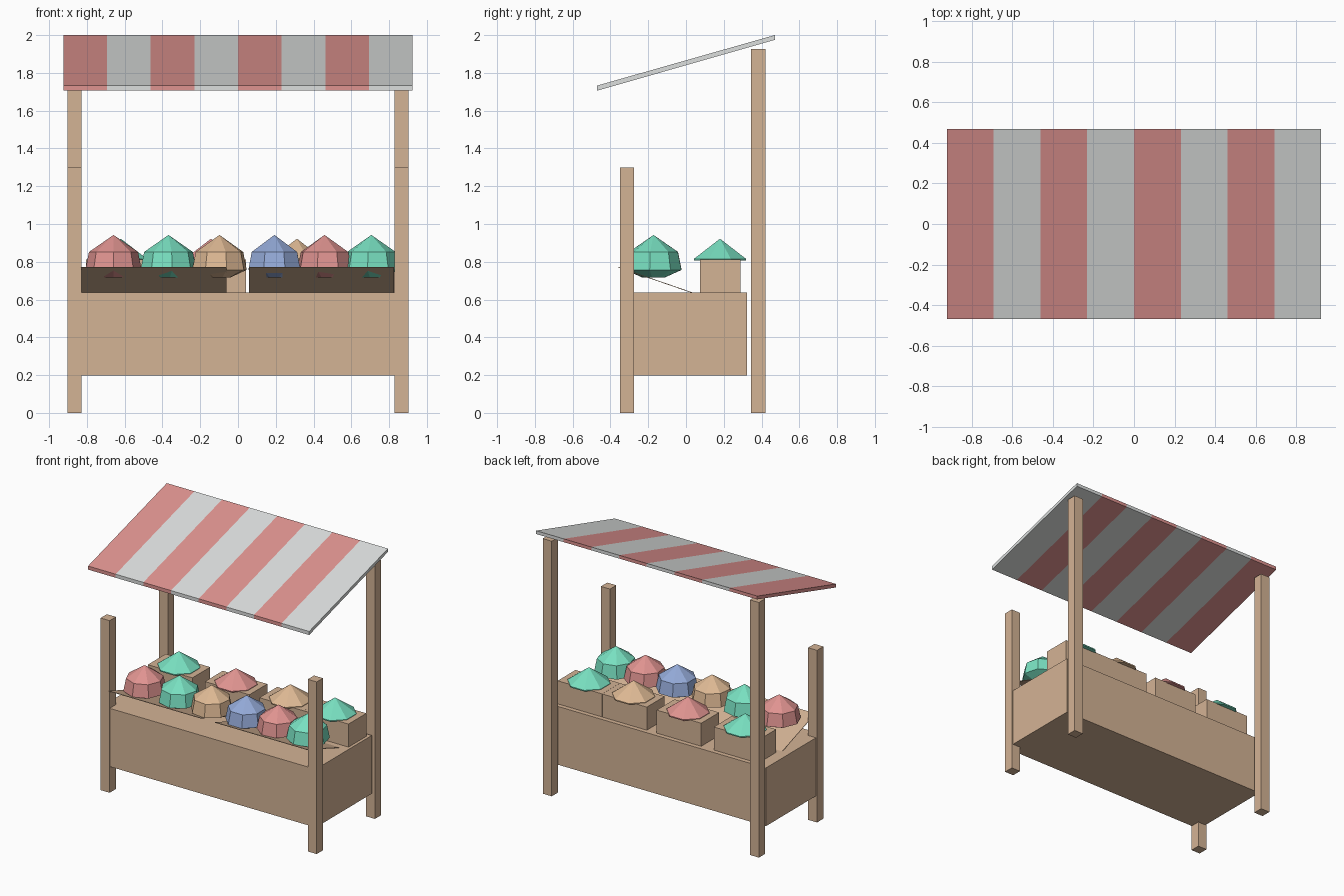
import bpy, bmesh, math

if "Cube" in bpy.data.objects:
    bpy.data.objects.remove(bpy.data.objects["Cube"])


def material(name, rgb):
    """Flat colour from 0-255 screen values, stored as linear."""
    m = bpy.data.materials.new(name)
    lin = [(c / 255 / 12.92) if c < 11 else ((c / 255 + 0.055) / 1.055) ** 2.4 for c in rgb]
    m.diffuse_color = (*lin, 1.0)
    m.use_nodes = True
    m.node_tree.nodes["Principled BSDF"].inputs["Base Color"].default_value = m.diffuse_color
    return m


WOOD = material("wood", (212, 179, 149))
RED = material("soft red", (223, 147, 144))
WHITE = material("cloth white", (220, 223, 222))
GREEN = material("mint green", (120, 223, 192))
TAN = material("warm tan", (222, 185, 148))
BLUE = material("soft blue", (148, 170, 216))


def add_object(name, bm, mats):
    bmesh.ops.recalc_face_normals(bm, faces=bm.faces[:])
    me = bpy.data.meshes.new(name)
    bm.to_mesh(me)
    bm.free()
    for m in mats:
        me.materials.append(m)
    ob = bpy.data.objects.new(name, me)
    bpy.context.collection.objects.link(ob)
    return ob


def extrude_profile(bm, profile, x0, x1):
    """Prism along x from a closed (y, z) profile."""
    a = [bm.verts.new((x0, y, z)) for y, z in profile]
    b = [bm.verts.new((x1, y, z)) for y, z in profile]
    n = len(profile)
    bm.faces.new(a)
    bm.faces.new(b[::-1])
    for i in range(n):
        j = (i + 1) % n
        bm.faces.new((a[i], b[i], b[j], a[j]))


def prism(name, profile, x0, x1, mat):
    bm = bmesh.new()
    extrude_profile(bm, profile, x0, x1)
    return add_object(name, bm, [mat])


def box(name, x0, x1, y0, y1, z0, z1, mat):
    return prism(name, [(y0, z0), (y1, z0), (y1, z1), (y0, z1)], x0, x1, mat)


def produce(name, x, y, rings, apex, mat, turn, sides=8):
    """Faceted fruit: stacked rings of (radius, z), closed by a point on top."""
    bm = bmesh.new()
    loops = []
    for r, z in rings:
        angles = [turn + 2 * math.pi * i / sides for i in range(sides)]
        loops.append([bm.verts.new((x + r * math.cos(t), y + r * math.sin(t), z)) for t in angles])
    top = bm.verts.new((x, y, apex))
    bm.faces.new(loops[0])
    for i in range(sides):
        j = (i + 1) % sides
        for lo, hi in zip(loops, loops[1:]):
            bm.faces.new((lo[i], lo[j], hi[j], hi[i]))
        bm.faces.new((loops[-1][i], loops[-1][j], top))
    return add_object(name, bm, [mat])


# Counter body
box("counter", -0.893, 0.893, -0.348, 0.322, 0.197, 0.637, WOOD)

# Short front posts and tall back posts
for side, s in (("left", -1), ("right", 1)):
    x0, x1 = sorted((s * 0.828, s * 0.903))
    box(f"front_post_{side}", x0, x1, -0.35, -0.275, 0, 1.30, WOOD)
    box(f"back_post_{side}", x0, x1, 0.345, 0.42, 0, 1.927, WOOD)

# Sloping striped canopy, cut into eight bands
bm = bmesh.new()
extrude_profile(bm, [(-0.47, 1.706), (0.47, 1.975), (0.47, 2.0), (-0.47, 1.733)], -0.924, 0.924)
band = 1.848 / 8
for i in range(1, 8):
    bmesh.ops.bisect_plane(bm, geom=bm.verts[:] + bm.edges[:] + bm.faces[:],
                           plane_co=(-0.924 + i * band, 0, 0), plane_no=(1, 0, 0))
for f in bm.faces:
    k = int((f.calc_center_median().x + 0.924) / band - 1e-4)
    f.material_index = min(k, 7) % 2
add_object("canopy", bm, [RED, WHITE])

# Thin tilted display trays
for side, x0, x1 in (("left", -0.83, -0.062), ("right", 0.057, 0.825)):
    prism(f"display_tray_{side}",
          [(-0.358, 0.769), (0.06, 0.625), (0.06, 0.629), (-0.358, 0.773)], x0, x1, WOOD)

# Front row of melons
front = [(-0.659, RED), (-0.368, GREEN), (-0.098, TAN), (0.193, BLUE), (0.458, RED), (0.706, GREEN)]
for i, (x, mat) in enumerate(front):
    produce(f"melon_{i + 1}", x, -0.172,
            [(0.06, 0.717), (0.149, 0.757), (0.13, 0.852)], 0.942, mat, 0.13 * i)

# Back row of crates with heaped produce
back = [(-0.62, GREEN), (-0.143, RED), (0.312, TAN), (0.685, GREEN)]
for i, (x, mat) in enumerate(back):
    box(f"crate_{i + 1}", x - 0.186, x + 0.186, 0.075, 0.288, 0.63, 0.811, WOOD)
    produce(f"crate_heap_{i + 1}", x, 0.18, [(0.149, 0.806), (0.15, 0.815)], 0.922, mat, math.pi / 8)
